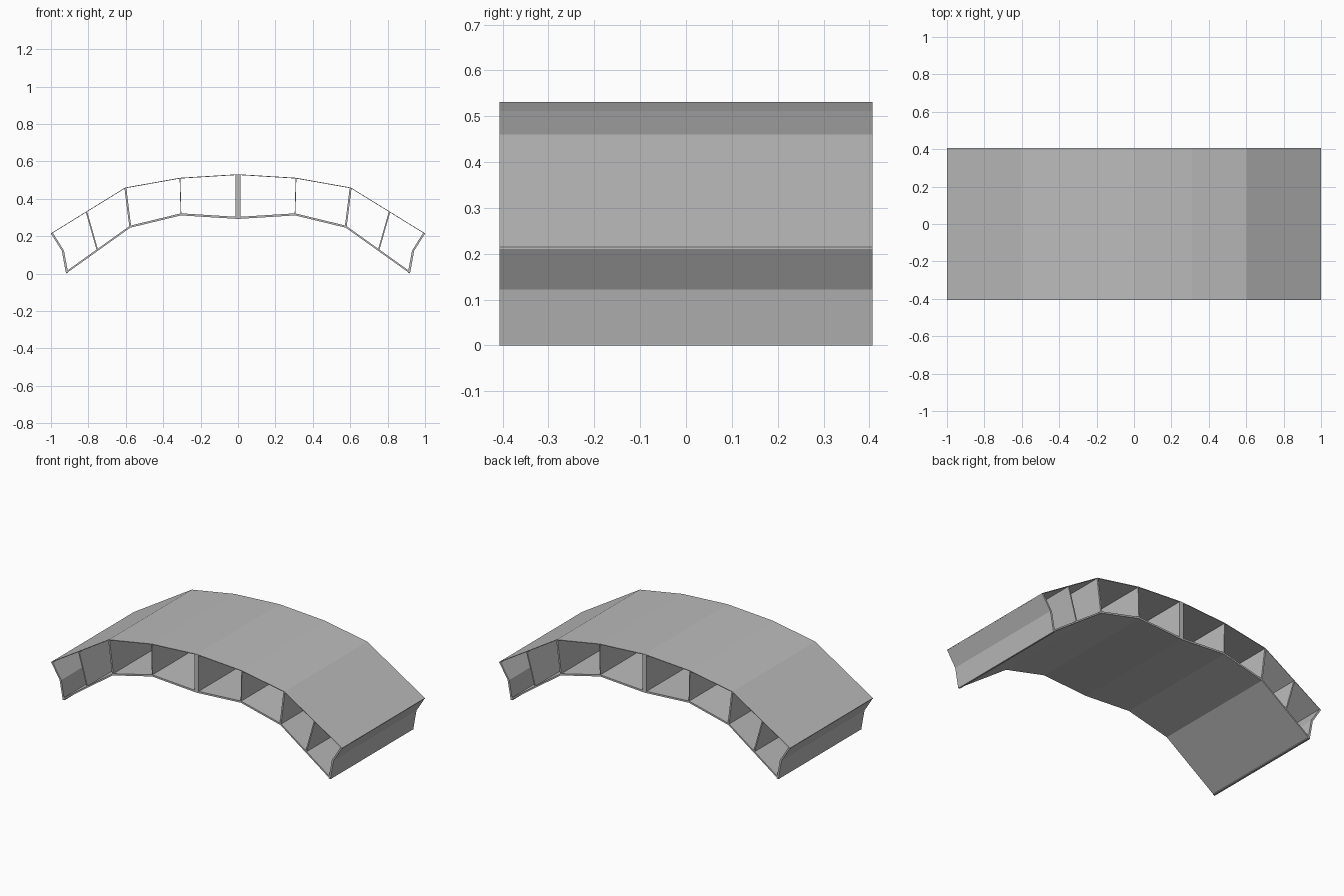
import bpy, bmesh

if "Cube" in bpy.data.objects:
    bpy.data.objects.remove(bpy.data.objects["Cube"])

HALF_DEPTH = 0.407

grey = bpy.data.materials.new("plain grey")
grey.diffuse_color = (0.5, 0.5, 0.5, 1)
grey.use_nodes = True
grey.node_tree.nodes["Principled BSDF"].inputs["Base Color"].default_value = grey.diffuse_color


def plate(name, line, offset):
    """Thicken an x/z polyline by an offset and extrude it along y."""
    dx, dz = offset
    other = [(x + dx, z + dz) for x, z in line]
    bm = bmesh.new()
    rows = []
    for (x, z), (u, w) in zip(line, other):
        rows.append([bm.verts.new(p) for p in (
            (x, -HALF_DEPTH, z), (x, HALF_DEPTH, z),
            (u, HALF_DEPTH, w), (u, -HALF_DEPTH, w))])
    for a, b in zip(rows, rows[1:]):
        for i in range(4):
            j = (i + 1) % 4
            bm.faces.new((a[i], a[j], b[j], b[i]))
    bm.faces.new(rows[0])
    bm.faces.new(rows[-1][::-1])
    bmesh.ops.recalc_face_normals(bm, faces=bm.faces)
    mesh = bpy.data.meshes.new(name)
    bm.to_mesh(mesh)
    bm.free()
    mesh.materials.append(grey)
    obj = bpy.data.objects.new(name, mesh)
    bpy.context.collection.objects.link(obj)
    return obj


def mirrored(half):
    """Full arch from its right half, which starts on the centre line."""
    return [(-x, z) for x, z in half[:0:-1]] + half


# Curved roof and floor skins
plate("arch_top", mirrored([(0, 0.531), (0.31, 0.512), (0.603, 0.46), (1, 0.215)]), (0, -0.004))
plate("arch_underside", mirrored([(0, 0.292), (0.305, 0.311), (0.577, 0.245), (0.92, 0)]), (0, 0.011))

# Bent end walls and inner dividers, on both sides
for side, s in (("left", -1), ("right", 1)):
    def wall(name, points, thickness):
        plate(f"{side}_{name}", [(s * x, z) for x, z in points], (-s * thickness, 0))

    wall("end_wall", [(1, 0.214), (0.942, 0.122), (0.92, 0.002)], 0.012)
    wall("outer_divider", [(0.813, 0.327), (0.756, 0.125)], 0.008)
    wall("middle_divider", [(0.607, 0.455), (0.581, 0.25)], 0.01)
    wall("inner_divider", [(0.312, 0.51), (0.307, 0.316)], 0.004)

# Thick central divider
plate("centre_divider", [(-0.014, 0.528), (-0.014, 0.295)], (0.028, 0))
